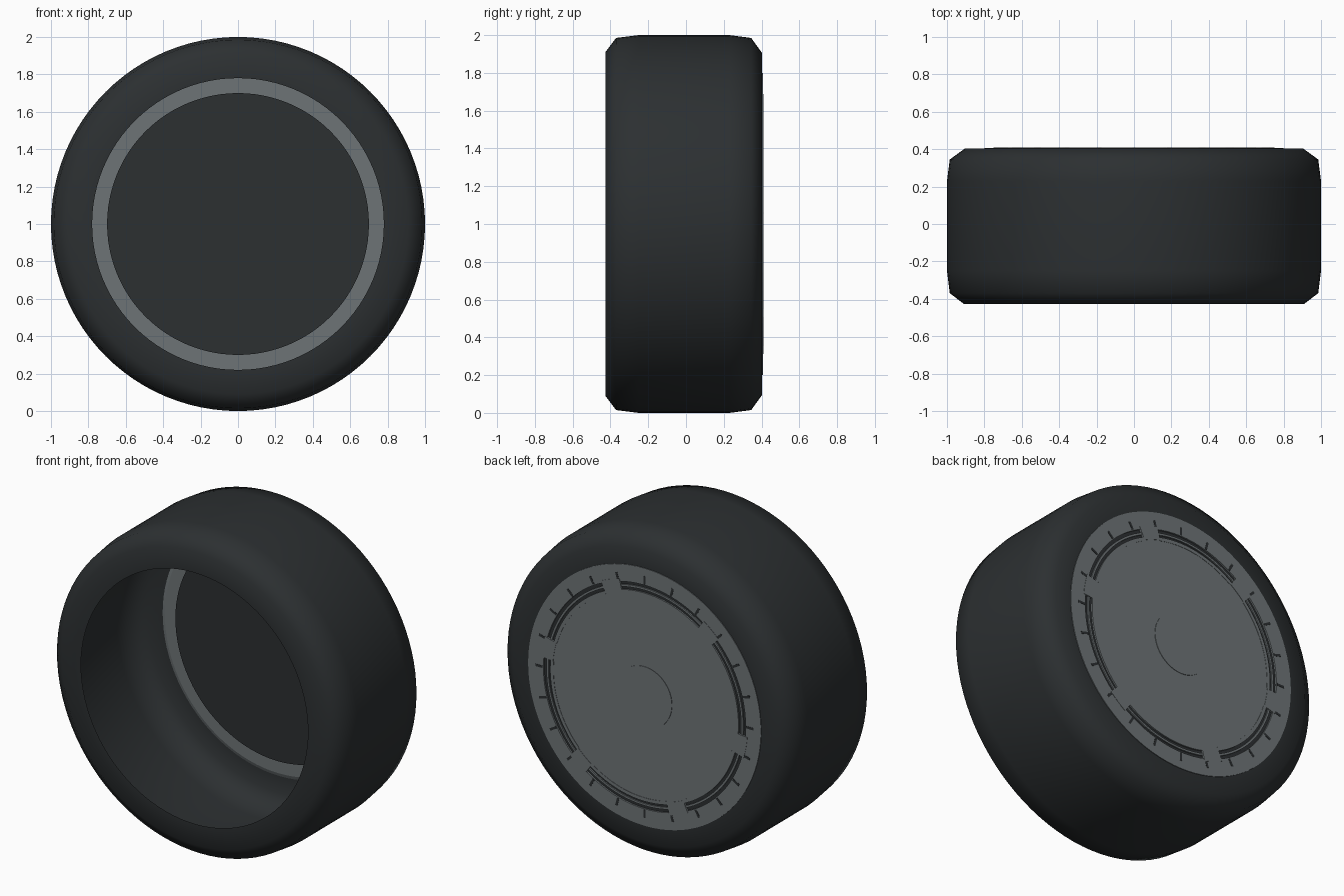
import bpy, bmesh
from math import sin, cos, radians, pi

if "Cube" in bpy.data.objects:
    bpy.data.objects.remove(bpy.data.objects["Cube"])

def material(name, rgb):
    m = bpy.data.materials.new(name)
    m.diffuse_color = (*rgb, 1)
    m.use_nodes = True
    m.node_tree.nodes["Principled BSDF"].inputs["Base Color"].default_value = m.diffuse_color
    return m

RUBBER = material("rubber_black", (0.025, 0.029, 0.031))
METAL = material("hub_grey", (0.155, 0.175, 0.183))

def polar(r, a, y):
    # angle measured as seen from the back; the axle runs along y at z = 1
    return (-r * cos(a), y, 1 + r * sin(a))

def finish(bm, name, mat, closed=True):
    bmesh.ops.remove_doubles(bm, verts=bm.verts, dist=1e-5)
    if closed:
        bmesh.ops.recalc_face_normals(bm, faces=bm.faces)
    me = bpy.data.meshes.new(name)
    bm.to_mesh(me)
    bm.free()
    me.materials.append(mat)
    ob = bpy.data.objects.new(name, me)
    bpy.context.collection.objects.link(ob)
    return ob

def sweep(bm, profile, a0, a1, n, loop=True):
    """Sweep an (r, y) profile about the axle from a0 to a1."""
    full = abs(a1 - a0 - 2 * pi) < 1e-6
    rows = [[bm.verts.new(polar(r, a0 + (a1 - a0) * i / n, y)) for r, y in profile]
            for i in range(n if full else n + 1)]
    m = len(profile)
    for i in range(n):
        p, q = rows[i], rows[(i + 1) % len(rows)]
        for j in range(m if loop else m - 1):
            k = (j + 1) % m
            bm.faces.new((p[j], p[k], q[k], q[j]))
    if not full and loop:
        bm.faces.new(rows[0])
        bm.faces.new(rows[-1][::-1])

def box(r0, r1, y0, y1):
    return [(r0, y0), (r1, y0), (r1, y1), (r0, y1)]

def disc(name, r, y0, y1, mat, n=96):
    bm = bmesh.new()
    for y in (y0, y1):
        bm.faces.new([bm.verts.new(polar(r, 2 * pi * i / n, y)) for i in range(n)])
    sweep(bm, [(r, y0), (r, y1)], 0, 2 * pi, n, loop=False)
    return finish(bm, name, mat)

# tyre: open shell with chamfered shoulders
bm = bmesh.new()
sweep(bm, [(0.78, -0.427), (0.91, -0.427), (0.985, -0.37), (1.0, -0.25), (1.0, 0.23),
           (0.985, 0.345), (0.905, 0.403), (0.78, 0.403)], 0, 2 * pi, 96, loop=False)
tyre = finish(bm, "tyre", RUBBER)
tyre.data.polygons.foreach_set("use_smooth", [True] * len(tyre.data.polygons))

# hub cover: outer ring, dark backing, centre plate and cap
bm = bmesh.new()
sweep(bm, [(0.695, 0.396), (0.78, 0.396), (0.80, 0.403), (0.80, 0.407), (0.695, 0.407)],
      0, 2 * pi, 96)
finish(bm, "hub_outer_ring", METAL)
disc("hub_backing", 0.70, 0.385, 0.397, RUBBER)
disc("hub_plate", 0.645, 0.396, 0.407, METAL)
disc("hub_cap", 0.19, 0.40, 0.410, METAL, 48)

# thin rib running along the middle of the six slots
bm = bmesh.new()
sweep(bm, box(0.663, 0.676, 0.396, 0.405), 0, 2 * pi, 96)
finish(bm, "slot_rib", METAL)

# raised lip inside each slot, and the tabs between slots
lips, tabs = bmesh.new(), bmesh.new()
for k in range(6):
    c = radians(19.5 + 60 * k)
    h = radians(24.5)
    sweep(lips, box(0.625, 0.647, 0.40, 0.409), c - h, c + h, 14)
    t = c + radians(30)
    w = radians(5.5)
    sweep(tabs, box(0.63, 0.71, 0.396, 0.409), t - w, t + w, 4)
finish(lips, "slot_lips", METAL)
finish(tabs, "slot_tabs", METAL)

# 24 dark radial notches in the ring
bm = bmesh.new()
for k in range(24):
    a = radians(15 * k)
    sweep(bm, box(0.70, 0.75, 0.403, 0.4085), a - 0.01, a + 0.01, 1)
finish(bm, "ring_notches", RUBBER)
